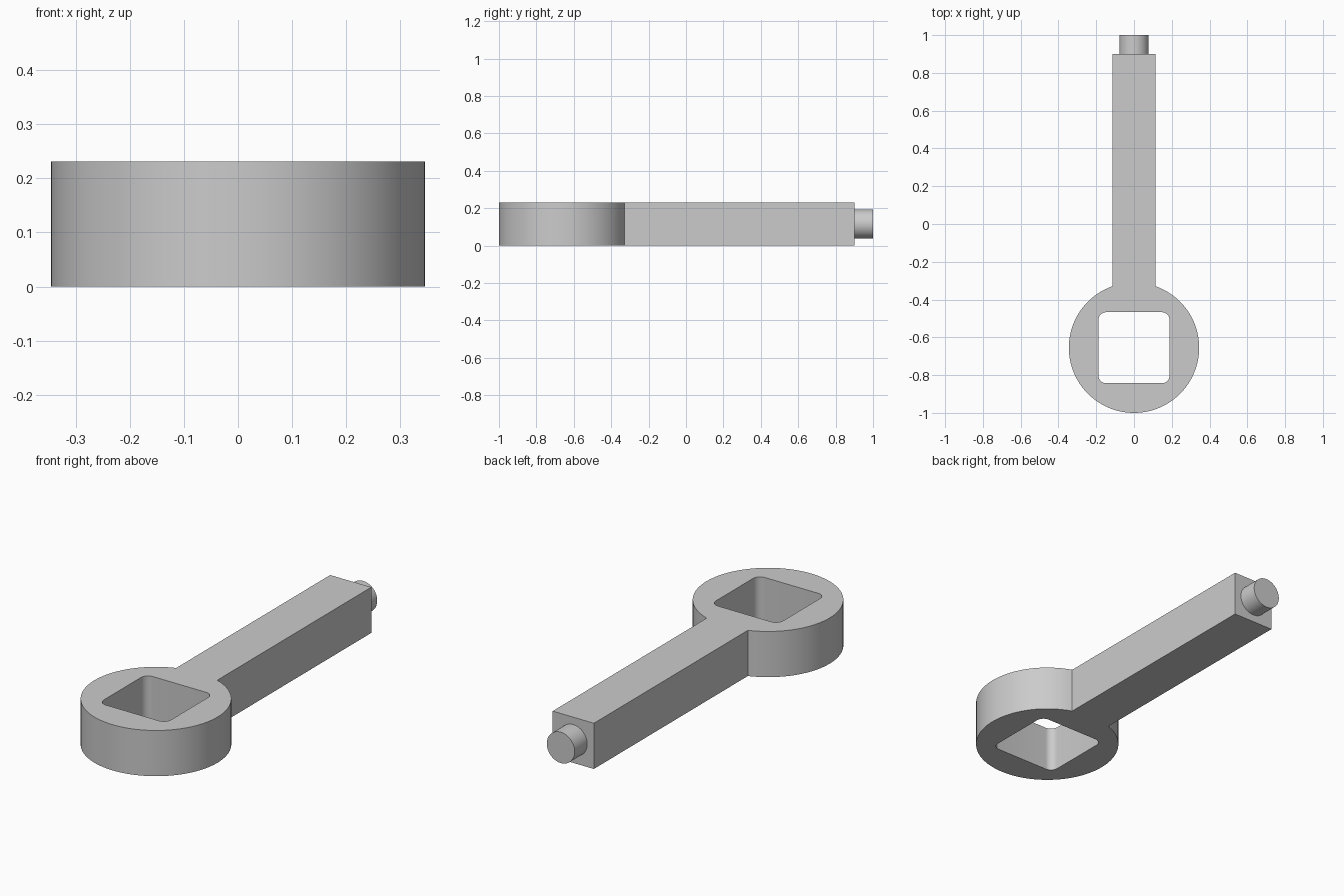
import bpy, bmesh
from math import sin, cos, asin, pi, radians
from mathutils import Matrix

if "Cube" in bpy.data.objects:
    bpy.data.objects.remove(bpy.data.objects["Cube"])

H = 0.231                    # thickness
RING_Y, RING_R = -0.655, 0.345
ARM_W, ARM_END = 0.115, 0.90
HOLE, FILLET = 0.188, 0.04
PIN_R = 0.078


def arc(cx, cy, r, a0, a1, n):
    return [(cx + r * cos(a0 + (a1 - a0) * i / n),
             cy + r * sin(a0 + (a1 - a0) * i / n)) for i in range(n + 1)]


def finish(name, bm):
    bmesh.ops.recalc_face_normals(bm, faces=bm.faces)
    mesh = bpy.data.meshes.new(name)
    bm.to_mesh(mesh)
    bm.free()
    obj = bpy.data.objects.new(name, mesh)
    bpy.context.collection.objects.link(obj)
    mesh.shade_smooth()
    mesh.set_sharp_from_angle(angle=radians(30))
    return obj


# Wrench body: ring and arm in one outline, with a rounded square hole
half = asin(ARM_W / RING_R)
outline = arc(0, RING_Y, RING_R, pi / 2 + half, 2.5 * pi - half, 96)
outline += [(ARM_W, ARM_END), (-ARM_W, ARM_END)]
hole = []
c = HOLE - FILLET
for k, (sx, sy) in enumerate([(1, 1), (-1, 1), (-1, -1), (1, -1)]):
    hole += arc(sx * c, RING_Y + sy * c, FILLET, k * pi / 2, (k + 1) * pi / 2, 10)

bm = bmesh.new()
edges = []
for loop in (outline, hole):
    verts = [bm.verts.new((x, y, 0)) for x, y in loop]
    edges += [bm.edges.new((verts[i - 1], verts[i])) for i in range(len(verts))]
bmesh.ops.triangle_fill(bm, edges=edges, use_beauty=True, normal=(0, 0, 1))
top = bmesh.ops.extrude_face_region(bm, geom=bm.faces[:], use_keep_orig=True)
bmesh.ops.translate(bm, vec=(0, 0, H),
                    verts=[g for g in top["geom"] if isinstance(g, bmesh.types.BMVert)])
finish("wrench_body", bm)

# Round pin on the end of the arm
bm = bmesh.new()
bmesh.ops.create_cone(bm, cap_ends=True, segments=64, radius1=PIN_R, radius2=PIN_R,
                      depth=1 - ARM_END,
                      matrix=Matrix.Translation((0, (1 + ARM_END) / 2, H / 2))
                      @ Matrix.Rotation(pi / 2, 4, 'X'))
finish("end_pin", bm)
